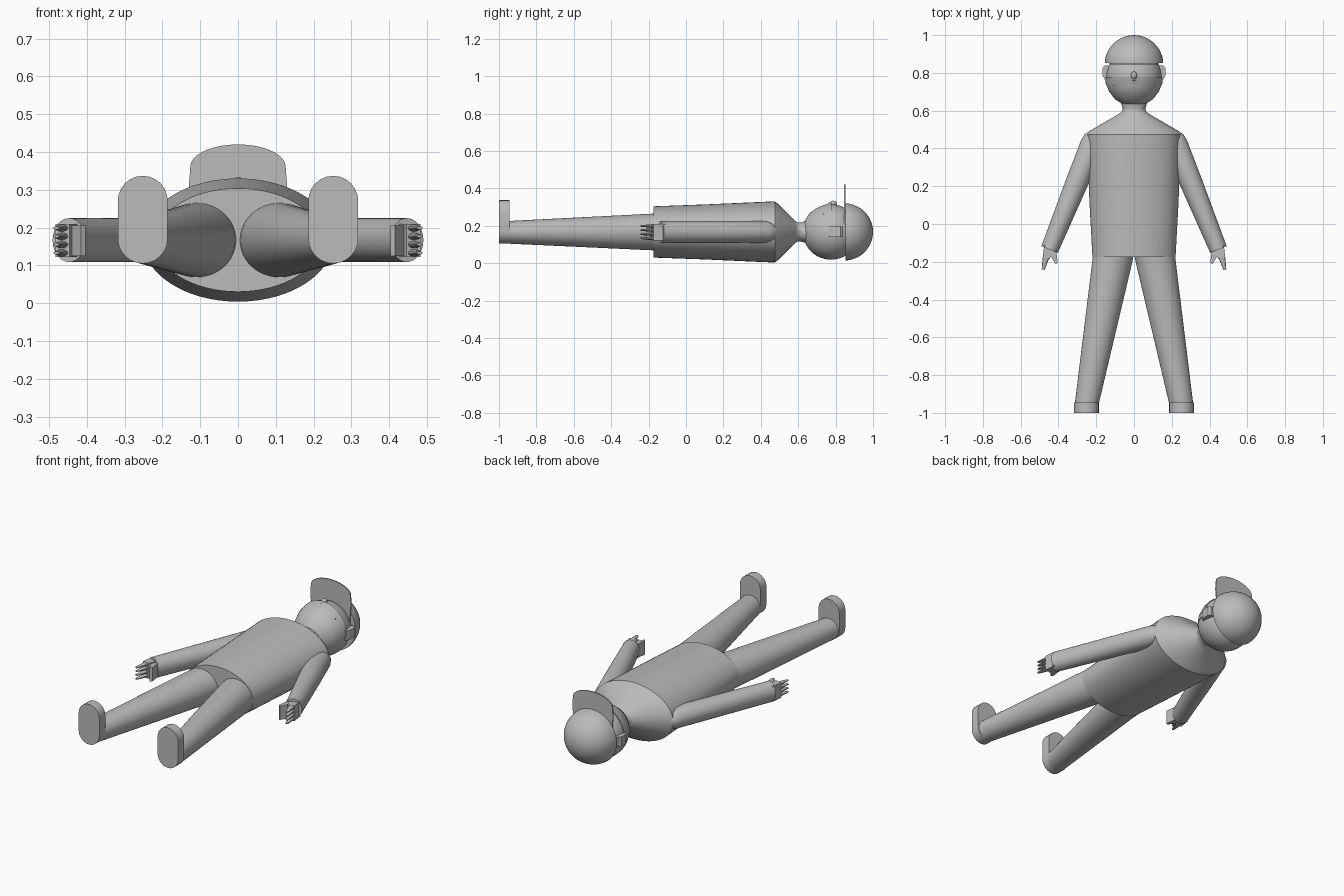
import bpy, bmesh, math
from mathutils import Vector

if "Cube" in bpy.data.objects:
    bpy.data.objects.remove(bpy.data.objects["Cube"])

grey = bpy.data.materials.new("plain grey")
grey.use_nodes = True
grey.diffuse_color = (0.5, 0.5, 0.5, 1)
grey.node_tree.nodes["Principled BSDF"].inputs["Base Color"].default_value = grey.diffuse_color

MID = 0.167  # height of the body axis


def finish(name, bm, angle=30):
    bmesh.ops.recalc_face_normals(bm, faces=bm.faces)
    mesh = bpy.data.meshes.new(name)
    bm.to_mesh(mesh)
    bm.free()
    obj = bpy.data.objects.new(name, mesh)
    bpy.context.collection.objects.link(obj)
    mesh.materials.append(grey)
    bpy.ops.object.select_all(action='DESELECT')
    obj.select_set(True)
    bpy.context.view_layer.objects.active = obj
    bpy.ops.object.shade_smooth_by_angle(angle=math.radians(angle))
    return obj


def tube(name, start, end, stations, sides=48, arc=1.0):
    """Loft of ellipses; stations are (fraction, half width, half height)."""
    bm = bmesh.new()
    start, end = Vector(start), Vector(end)
    up = Vector((0, 0, 1))
    side = (end - start).normalized().cross(up)
    rings = []
    for t, rx, rz in stations:
        centre = start.lerp(end, t)
        ring = []
        for i in range(sides):
            a = 2 * math.pi * arc * i / (sides if arc == 1 else sides - 1)
            ring.append(bm.verts.new(centre + side * rx * math.cos(a) + up * rz * math.sin(a)))
        rings.append(ring)
    for low, high in zip(rings, rings[1:]):
        for i in range(sides):
            j = (i + 1) % sides
            bm.faces.new((low[i], low[j], high[j], high[i]))
    bm.faces.new(rings[0])
    bm.faces.new(rings[-1])
    return finish(name, bm)


def plate(name, points, depth):
    """Flat outline extruded along a vector."""
    bm = bmesh.new()
    face = bm.faces.new([bm.verts.new(p) for p in points])
    new = bmesh.ops.extrude_face_region(bm, geom=[face])["geom"]
    bmesh.ops.translate(bm, vec=depth, verts=[v for v in new if isinstance(v, bmesh.types.BMVert)])
    return finish(name, bm)


def ball(name, centre, radii, cut=None):
    """Ellipsoid, optionally kept only above y = cut."""
    bm = bmesh.new()
    bmesh.ops.create_uvsphere(bm, u_segments=48, v_segments=32, radius=1)
    bmesh.ops.scale(bm, vec=radii, verts=bm.verts)
    bmesh.ops.translate(bm, vec=centre, verts=bm.verts)
    if cut is not None:
        geom = bm.verts[:] + bm.edges[:] + bm.faces[:]
        bmesh.ops.bisect_plane(bm, geom=geom, plane_co=(0, cut, 0), plane_no=(0, 1, 0), clear_inner=True)
        bmesh.ops.holes_fill(bm, edges=[e for e in bm.edges if e.is_boundary])
    return finish(name, bm)


def along(*rows):
    """Turn absolute y stations into fractions of the y = 0 to 1 line."""
    return [(y, rx, rz) for y, rx, rz in rows]


# Torso with sloping shoulders and neck
tube("torso", (0, 0, MID), (0, 1, MID), along(
    (-0.175, 0.22, 0.137), (0.1, 0.235, 0.147), (0.46, 0.25, 0.163), (0.475, 0.252, 0.163),
    (0.49, 0.24, 0.152), (0.58, 0.085, 0.062), (0.595, 0.065, 0.052), (0.61, 0.06, 0.05),
    (0.66, 0.075, 0.065)), sides=64)

# Head, beard and cap
ball("head", (0, 0.775, MID), (0.148, 0.15, 0.148))
tube("beard", (0, 0, MID), (0, 1, MID), along(
    (0.635, 0.06, 0.06), (0.66, 0.1, 0.1), (0.7, 0.131, 0.127), (0.745, 0.15, 0.146),
    (0.778, 0.152, 0.154)), arc=0.5)
ball("cap_dome", (0, 0.845, MID), (0.155, 0.155, 0.153), cut=0.853)
brim = [(0.12, 0.845, 0.2), (0.13, 0.845, 0.31), (0.126, 0.845, 0.362)]
for i in range(1, 18):
    a = math.pi * i / 18
    brim.append((0.126 * math.cos(a), 0.845, 0.362 + 0.058 * math.sin(a)))
brim += [(-x, y, z) for x, y, z in reversed(brim[:3])]
plate("cap_visor", brim, (0, 0.007, 0))
ball("nose", (0, 0.787, 0.318), (0.016, 0.02, 0.016))

for s, label in ((1, "left"), (-1, "right")):
    # Ear and moustache half
    plate(label + "_ear", [(s * 0.135, 0.765, 0.14), (s * 0.155, 0.765, 0.14), (s * 0.166, 0.785, 0.14),
                           (s * 0.166, 0.825, 0.14), (s * 0.155, 0.84, 0.14), (s * 0.135, 0.84, 0.14)],
          (0, 0, 0.055))
    tube(label + "_moustache", (0, 0.77, 0.312), (s * 0.11, 0.735, 0.262),
         [(0, 0.014, 0.014), (0.5, 0.012, 0.012), (1, 0.002, 0.002)], sides=12)

    # Leg and upright shoe
    tube(label + "_leg", (s * 0.098, -0.1, MID), (s * 0.252, -0.96, 0.165),
         [(0, 0.1, 0.1), (0.09, 0.106, 0.098), (1, 0.062, 0.06)])
    shoe = []
    for i in range(26):
        a = math.pi * (i if i < 13 else i - 1) / 12
        z = 0.271 if i < 13 else 0.171
        shoe.append((s * 0.252 + 0.066 * math.cos(a), -1, z + 0.066 * math.sin(a)))
    plate(label + "_shoe", shoe, (0, 0.055, 0))

    # Sleeve with a rounded shoulder
    tube(label + "_arm", (s * 0.197, 0.478, MID), (s * 0.447, -0.135, MID),
         [(0, 0.025, 0.02), (0.012, 0.045, 0.036), (0.04, 0.058, 0.052), (0.09, 0.064, 0.058),
          (0.4, 0.06, 0.058), (1, 0.047, 0.058)])

    # Palm, thumb wedge and four stacked fingers
    plate(label + "_palm", [(s * 0.42, -0.13, 0.122), (s * 0.475, -0.11, 0.122),
                            (s * 0.483, -0.175, 0.122), (s * 0.446, -0.185, 0.122)], (0, 0, 0.088))
    plate(label + "_thumb", [(s * 0.412, -0.14, 0.125), (s * 0.452, -0.15, 0.125),
                             (s * 0.416, -0.212, 0.125), (s * 0.404, -0.205, 0.125)], (0, 0, 0.08))
    for k in range(4):
        z = 0.133 + k * 0.022
        tube(f"{label}_finger_{k + 1}", (s * 0.463, -0.165, z), (s * 0.481, -0.242, z),
             [(0, 0.019, 0.011), (1, 0.008, 0.004)], sides=12)
